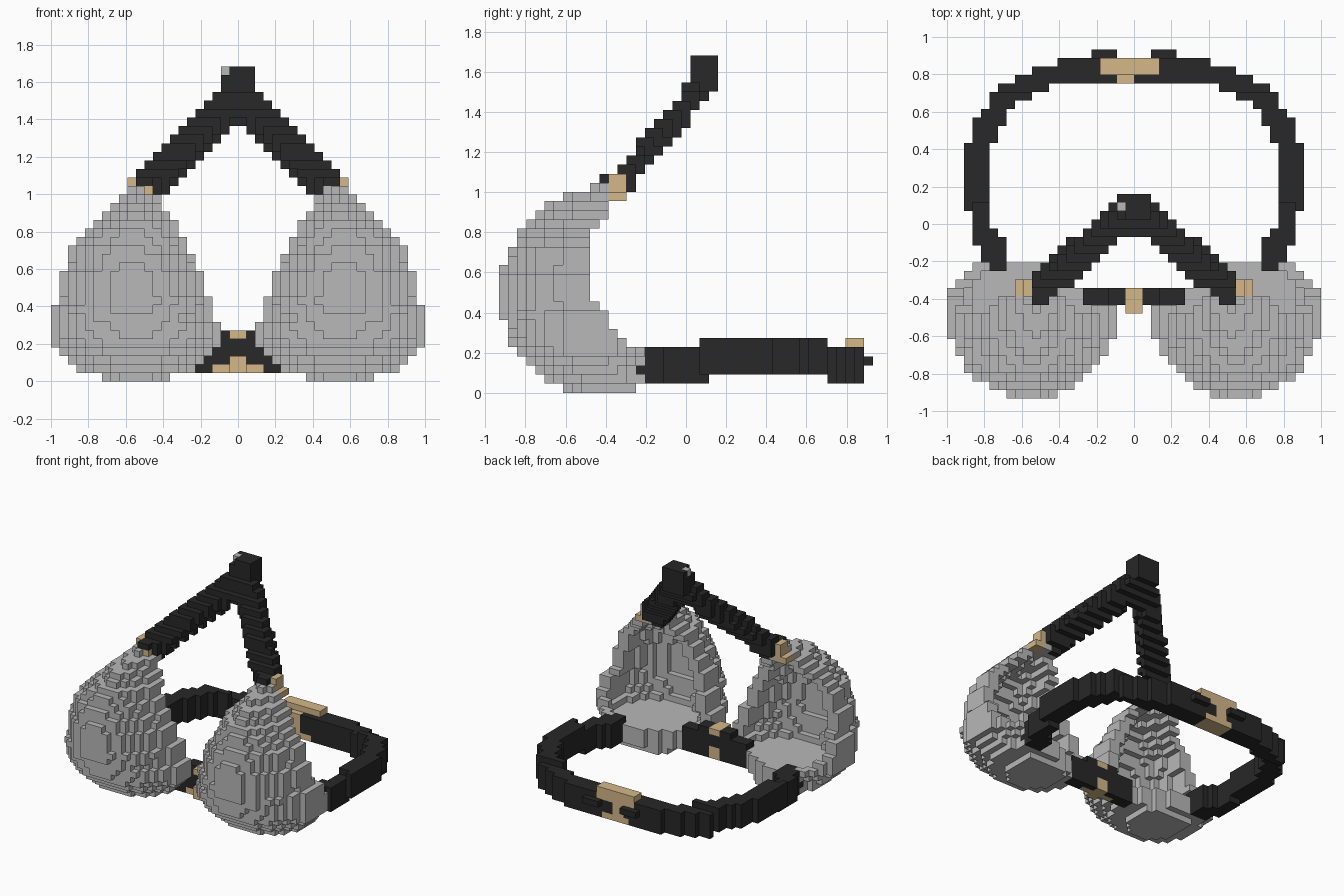
import bpy, bmesh, math
from mathutils import Vector

cube = bpy.data.objects.get("Cube")
if cube:
    bpy.data.objects.remove(cube, do_unlink=True)

V = 1 / 22                      # block size
NX, NY, NZ = 44, 41, 37         # block grid


def material(name, rgb):
    m = bpy.data.materials.new(name)
    m.use_nodes = True
    m.diffuse_color = (*rgb, 1)
    m.node_tree.nodes["Principled BSDF"].inputs["Base Color"].default_value = (*rgb, 1)
    return m


GREY = material("grey fabric", (0.48, 0.48, 0.48))
BLACK = material("black strap", (0.021, 0.021, 0.021))
TAN = material("tan clasp", (0.66, 0.475, 0.25))

cells = {}                      # (i, j, k) -> part name
part_material = {}


def fill(part, mat, i0, i1, j0, j1, k0, k1, rule=None):
    """Fill a block range (ends excluded) where rule(x, y, z) holds; x counts from the middle."""
    part_material[part] = mat
    for i in range(i0, i1):
        for j in range(j0, j1):
            for k in range(k0, k1):
                if rule is None or rule(i + 0.5 - 22, j + 0.5, k + 0.5):
                    cells[i, j, k] = part


def side_name(side, name):
    return ("left_" if side > 0 else "right_") + name


def span(side, a, b):
    """Grid columns for distances a..b from the middle on one side."""
    return (22 + a, 22 + b) if side > 0 else (22 - b, 22 - a)


def segment_distance(p, a, b):
    d = b - a
    t = max(0, min(1, (p - a).dot(d) / d.length_squared))
    return (p - a - d * t).length


# Cup outline for each layer from bottom to top
INNER = [8, 5, 4, 3, 2, 2, 2, 3, 3, 3, 4, 4, 4, 5, 5, 6, 6, 7, 7, 8, 9, 9, 10]
OUTER = [16, 19, 20, 21, 22, 22, 22, 22, 22, 21, 21, 21, 21, 20, 20, 20, 19, 18, 17, 16, 15, 14, 13]
FRONT = [7, 5, 4, 3, 2, 1.4, 1.1, 0.7, 0.3, 0.15, 0, 0, 0.15, 0.3, 0.8, 1.2, 1.7, 2.2, 3, 4, 5, 7, 10]
BACK = [15, 16, 16, 16, 16, 14, 13, 12, 12, 11, 10, 10, 10, 10, 10, 10, 10, 10, 11, 12, 12, 14, 14]
LOW_CENTRE = {0: 12, 1: 11.5, 2: 10.5}


def in_dome(x, y, k):
    if not 0 <= k < len(INNER):
        return False
    centre_y = BACK[k] if k >= 18 else LOW_CENTRE.get(k, 10)
    if k >= 18 and y > centre_y:
        return True
    u = (x - (OUTER[k] + INNER[k]) / 2) / ((OUTER[k] - INNER[k]) / 2)
    v = (y - centre_y) / (centre_y - FRONT[k])
    return abs(u) ** 2.07 + abs(v) ** 2.07 <= 1.0


def in_cup(x, y, z):
    x, k = abs(x), int(z)
    # the rear edge slants forward towards the middle
    slant = 11 + 0.5 * (x - 2) if k < 5 else 11 + 0.5 * max(0, x - 6)
    if y > min(BACK[k], slant) or (y > 15 and x > 19) or not in_dome(x, y, k):
        return False
    # hollow above a solid floor, open towards the back
    probes = [(2, 0, 0), (-2, 0, 0), (0, -3, 0), (0, 0, 2), (0, 0, -3),
              (1.5, -1.5, 0), (-1.5, -1.5, 0)]
    return k < 4 or not all(in_dome(x + a, y + b, k + c) for a, b, c in probes)


# Back band path in plan
BAND = [Vector(p) for p in ((16.5, 15), (16.5, 18), (18, 20), (18, 22), (18.5, 23.5), (18.5, 28.5),
                            (18, 30.2), (17, 32.7), (15.4, 35), (13, 36.8), (9, 38.2), (0, 38.5))]


def in_band(x, y, z):
    x = abs(x)
    low = 1 if (y < 23 and x < 19) or y > 36 else 2
    if not low < z < low + 4:
        return False
    p = Vector((x, y))
    return min(segment_distance(p, a, b) for a, b in zip(BAND, BAND[1:])) <= 1.36


# Neck strap: a ribbon, thinner across its sloping face
STRAP_LOW, STRAP_HIGH = Vector((10.7, 13.3, 22.9)), Vector((0.3, 22.1, 33.4))
STRAP_FACE = Vector((0, 10.5, -8.8)).normalized()


def in_strap(x, y, z):
    p = Vector((abs(x), y, z))
    return (segment_distance(p, STRAP_LOW, STRAP_HIGH) <= 1.95
            and abs((p - STRAP_LOW).dot(STRAP_FACE)) <= 1.3)


# Band around the back, with small bumps beside the clasp
fill("back_band", BLACK, 0, NX, 15, NY, 0, 7, in_band)
fill("back_band", BLACK, 24, 27, 40, 41, 3, 4)
fill("back_band", BLACK, 17, 20, 40, 41, 3, 4)

# Neck straps meeting in a knot
for s in (1, -1):
    fill(side_name(s, "neck_strap"), BLACK, *span(s, 0, 14), 9, 25, 21, 37, in_strap)
    fill(side_name(s, "neck_strap"), BLACK, *span(s, 10, 12), 11, 13, 23, 24)
fill("neck_knot", BLACK, 20, 24, 21, 24, 34, 37)
del cells[20, 21, 36]
fill("knot_bead", GREY, 20, 21, 22, 23, 36, 37)

# Cups and the rings joining them to the straps
for s in (1, -1):
    fill(side_name(s, "cup"), GREY, *span(s, 0, 22), 0, 17, 0, 23, in_cup)
    fill(side_name(s, "strap_ring"), TAN, *span(s, 12, 14), 12, 14, 21, 24,
         lambda x, y, z: abs(x) < 13 or z < 22)
fill("right_strap_ring", TAN, 11, 12, 11, 13, 22, 23)

# Bridge between the cups
fill("front_bridge", BLACK, 16, 28, 11, 13, 1, 6, lambda x, y, z: z < 5 or abs(x) < 3)

# Front clasp
fill("front_clasp", TAN, 21, 23, 10, 13, 5, 6)
fill("front_clasp", TAN, 21, 23, 10, 13, 1, 3)
fill("front_clasp", TAN, 19, 25, 11, 12, 1, 2)

# Back clasp
fill("back_clasp", TAN, 18, 25, 38, 40, 4, 6)
fill("back_clasp", TAN, 20, 22, 37, 40, 1, 5)
fill("back_clasp", TAN, 19, 24, 37, 40, 1, 2)

# Turn each part's blocks into a mesh of exposed faces
SIDES = [(axis, sign) for axis in range(3) for sign in (1, -1)]


def build(part):
    bm = bmesh.new()
    verts = {}

    def vert(c):
        if c not in verts:
            verts[c] = bm.verts.new(((c[0] - NX / 2) * V, (c[1] - NY / 2) * V, c[2] * V))
        return verts[c]

    for cell, owner in cells.items():
        if owner != part:
            continue
        for axis, sign in SIDES:
            near = list(cell)
            near[axis] += sign
            if tuple(near) in cells:
                continue
            corners = []
            for a, b in ((0, 0), (1, 0), (1, 1), (0, 1)):
                c = list(cell)
                c[axis] += sign > 0
                c[(axis + 1) % 3] += a
                c[(axis + 2) % 3] += b
                corners.append(vert(tuple(c)))
            bm.faces.new(corners if sign > 0 else corners[::-1])
    mesh = bpy.data.meshes.new(part)
    bm.to_mesh(mesh)
    bm.free()
    mesh.materials.append(part_material[part])
    bpy.context.collection.objects.link(bpy.data.objects.new(part, mesh))


for part in part_material:
    build(part)
